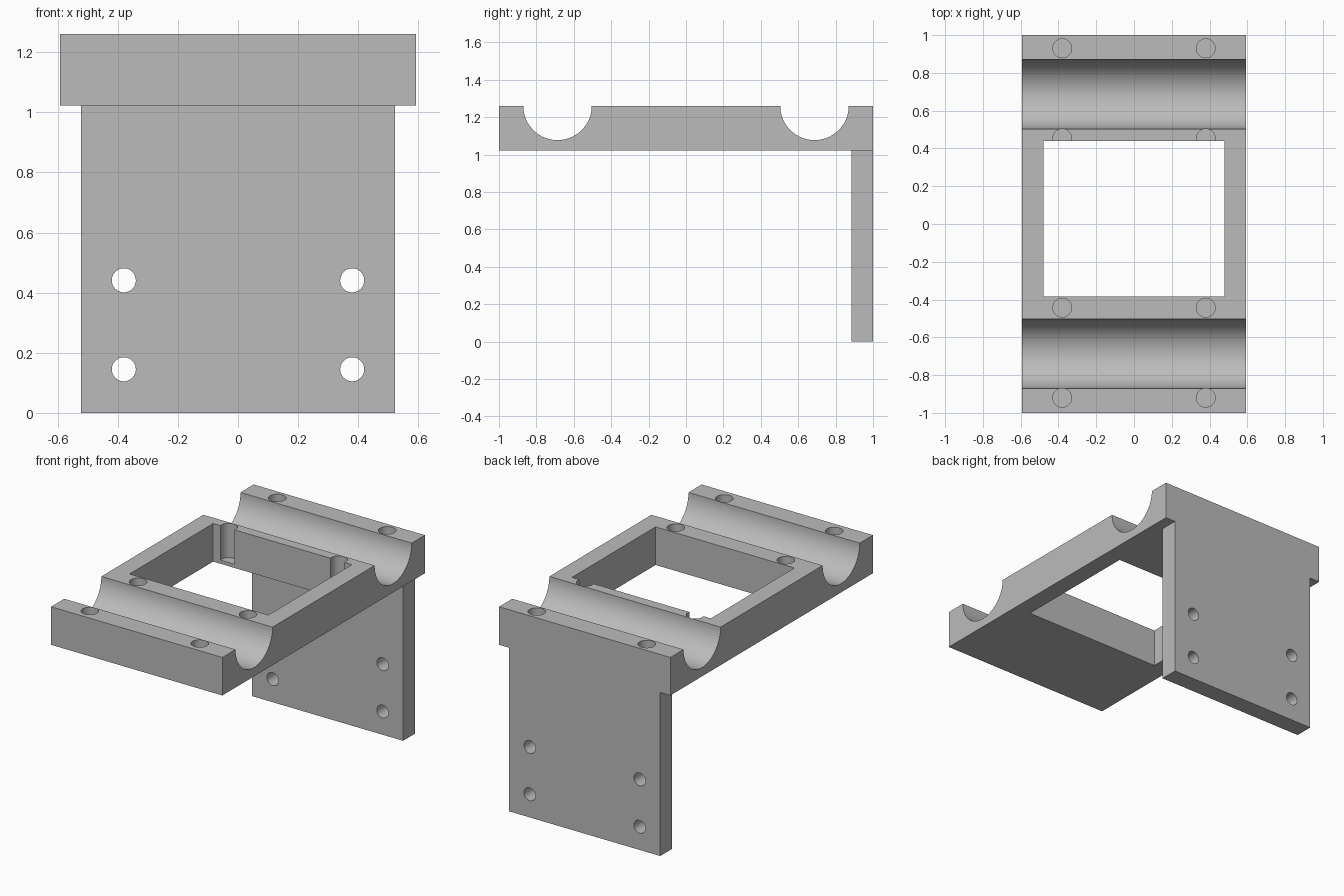
import bpy
import bmesh
import math
from mathutils import Matrix

if "Cube" in bpy.data.objects:
    bpy.data.objects.remove(bpy.data.objects["Cube"], do_unlink=True)

HALF_W, TOP, DECK = 0.592, 1.26, 1.022
GROOVE_Y, GROOVE_R = 0.687, 0.183

grey = bpy.data.materials.new("plain grey")
grey.use_nodes = True
COLOUR = (0.5, 0.5, 0.5, 1)
grey.diffuse_color = COLOUR
grey.node_tree.nodes["Principled BSDF"].inputs["Base Color"].default_value = COLOUR


def make_object(name, bm):
    bmesh.ops.recalc_face_normals(bm, faces=bm.faces)
    mesh = bpy.data.meshes.new(name)
    bm.to_mesh(mesh)
    bm.free()
    mesh.materials.append(grey)
    obj = bpy.data.objects.new(name, mesh)
    bpy.context.collection.objects.link(obj)
    return obj


def box(name, x0, x1, y0, y1, z0, z1):
    bm = bmesh.new()
    bmesh.ops.create_cube(bm, size=1)
    bmesh.ops.scale(bm, vec=(x1 - x0, y1 - y0, z1 - z0), verts=bm.verts)
    bmesh.ops.translate(bm, vec=((x0 + x1) / 2, (y0 + y1) / 2, (z0 + z1) / 2), verts=bm.verts)
    return make_object(name, bm)


def cylinder(name, centre, radius, depth, rotation=Matrix()):
    bm = bmesh.new()
    bmesh.ops.create_cone(bm, cap_ends=True, segments=48, radius1=radius, radius2=radius,
                          depth=depth, matrix=Matrix.Translation(centre) @ rotation)
    return make_object(name, bm)


def combine(target, other, operation):
    mod = target.modifiers.new(other.name, "BOOLEAN")
    mod.operation = operation
    mod.solver = "EXACT"
    mod.object = other
    bpy.context.view_layer.objects.active = target
    bpy.ops.object.modifier_apply(modifier=mod.name)
    bpy.data.objects.remove(other, do_unlink=True)


# Frame: side profile with two round grooves, extruded across the width
profile = [(-1, DECK), (-1, TOP)]
for centre in (-GROOVE_Y, GROOVE_Y):
    for i in range(49):
        a = math.pi * (1 + i / 48)
        profile.append((centre + GROOVE_R * math.cos(a), TOP + GROOVE_R * math.sin(a)))
profile += [(1, TOP), (1, DECK)]
bm = bmesh.new()
face = bm.faces.new([bm.verts.new((-HALF_W, y, z)) for y, z in profile])
ext = bmesh.ops.extrude_face_region(bm, geom=[face])
bmesh.ops.translate(bm, vec=(2 * HALF_W, 0, 0),
                    verts=[v for v in ext["geom"] if isinstance(v, bmesh.types.BMVert)])
bracket = make_object("bracket", bm)

# Hanging mounting plate, flush with the back
combine(bracket, box("mounting_plate", -0.522, 0.522, 0.885, 1, 0, DECK + 0.02), "UNION")

# Rectangular window through the frame
combine(bracket, box("window_cutter", -0.48, 0.48, -0.385, 0.44, 0.95, 1.4), "DIFFERENCE")

# Blind screw holes beside the grooves, through holes in the plate
sideways = Matrix.Rotation(math.pi / 2, 4, "X")
for x in (-0.38, 0.38):
    for y in (-0.92, -0.443, 0.453, 0.93):
        combine(bracket, cylinder("screw_hole", (x, y, 1.245), 0.05, 0.4), "DIFFERENCE")
    for z in (0.145, 0.441):
        combine(bracket, cylinder("plate_hole", (x, 0.94, z), 0.04, 0.4, sideways), "DIFFERENCE")

# Smooth the round walls, keep hard edges
bpy.ops.object.select_all(action="DESELECT")
bracket.select_set(True)
bpy.context.view_layer.objects.active = bracket
bpy.ops.object.shade_smooth_by_angle(angle=math.radians(30))
